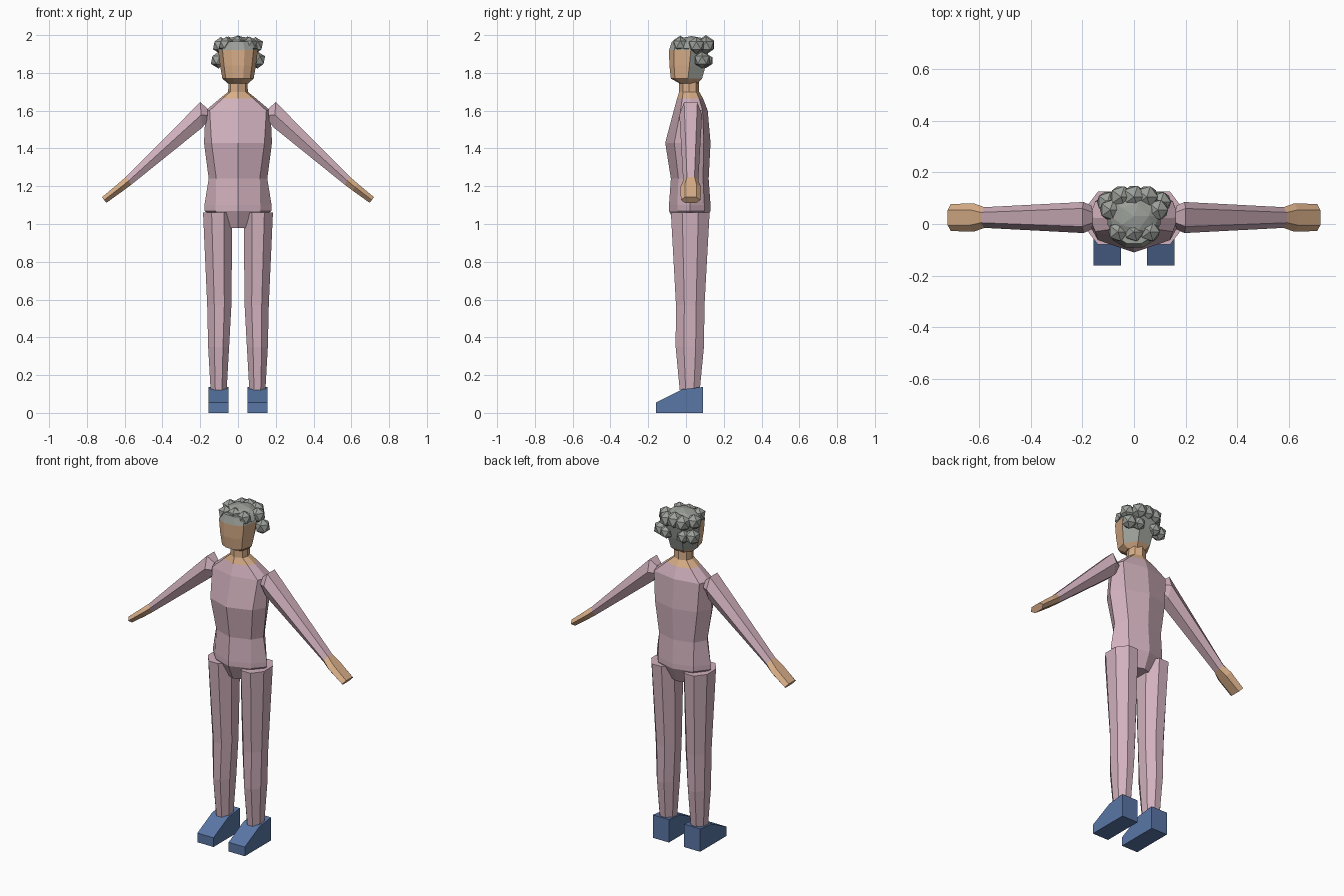
import bpy, bmesh, math
from mathutils import Vector

cube = bpy.data.objects.get("Cube")
if cube:
    bpy.data.objects.remove(cube)


def material(name, rgb):
    m = bpy.data.materials.new(name)
    m.use_nodes = True
    m.diffuse_color = (*rgb, 1)
    bsdf = next(n for n in m.node_tree.nodes if n.type == 'BSDF_PRINCIPLED')
    bsdf.inputs["Base Color"].default_value = (*rgb, 1)
    bsdf.inputs["Roughness"].default_value = 0.9
    return m


PINK = material("dusty pink cloth", (0.64, 0.44, 0.51))
SKIN = material("skin", (0.70, 0.43, 0.25))
GREY = material("grey hair", (0.33, 0.35, 0.32))
BLUE = material("blue shoe", (0.10, 0.18, 0.38))


def finish(name, bm, mats, rule=None):
    """Turn a bmesh into a flat shaded object; rule picks the material from a face centre."""
    bmesh.ops.recalc_face_normals(bm, faces=bm.faces)
    if rule:
        for f in bm.faces:
            f.material_index = rule(f.calc_center_median())
    me = bpy.data.meshes.new(name)
    bm.to_mesh(me)
    bm.free()
    for m in mats:
        me.materials.append(m)
    ob = bpy.data.objects.new(name, me)
    bpy.context.collection.objects.link(ob)
    return ob


def loft(name, rings, mats, rule=None):
    """Skin a stack of equal rings of points and cap both ends."""
    bm = bmesh.new()
    loops = [[bm.verts.new(p) for p in ring] for ring in rings]
    n = len(loops[0])
    for a, b in zip(loops, loops[1:]):
        for i in range(n):
            j = (i + 1) % n
            bm.faces.new((a[i], a[j], b[j], b[i]))
    bm.faces.new(loops[0])
    bm.faces.new(loops[-1])
    return finish(name, bm, mats, rule)


# Body: eight sided rings from crotch to neck
def body_ring(z, side, corner, yf, yb):
    d = yb - yf
    half = [(0, yf), (corner, yf + 0.2 * d), (side, yf + 0.5 * d), (corner, yb - 0.15 * d), (0, yb)]
    return [(x, y, z) for x, y in half + [(-x, y) for x, y in half[3:0:-1]]]


loft("body", [body_ring(*r) for r in (
    (0.98, 0.06, 0.055, -0.05, 0.09),
    (1.07, 0.178, 0.118, -0.09, 0.13),
    (1.10, 0.178, 0.118, -0.09, 0.13),
    (1.24, 0.155, 0.115, -0.08, 0.12),
    (1.43, 0.18, 0.14, -0.11, 0.13),
    (1.60, 0.172, 0.15, -0.065, 0.115),
    (1.665, 0.095, 0.08, -0.047, 0.09),
    (1.70, 0.052, 0.04, -0.036, 0.07),
    (1.78, 0.05, 0.04, -0.036, 0.07))],
    [PINK, SKIN], lambda c: int(c.z > 1.64))


# Head: flat face in front, hair on the back half and above the brow
def head_ring(z, w, yf, yb):
    d = yb - yf
    half = [(0.33 * w, yf), (0.78 * w, yf + 0.13 * d), (w, yf + 0.55 * d), (0.5 * w, yb)]
    return [(x, y, z) for x, y in half + [(-x, y) for x, y in reversed(half)]]


loft("head", [head_ring(*r) for r in (
    (1.745, 0.055, -0.035, 0.06),
    (1.77, 0.083, -0.08, 0.085),
    (1.84, 0.095, -0.088, 0.105),
    (1.92, 0.105, -0.09, 0.12),
    (1.965, 0.085, -0.075, 0.10))],
    [SKIN, GREY], lambda c: int(c.z > 1.91 or (c.y > 0.035 and c.z > 1.76)))

# Hair: faceted crown with curls around it
bm = bmesh.new()


def curl(x, y, z, r):
    made = bmesh.ops.create_icosphere(bm, subdivisions=1, radius=r)["verts"]
    for v in made:
        v.co += Vector((x, y, z))


crown = bmesh.ops.create_icosphere(bm, subdivisions=2, radius=1)["verts"]
for v in crown:
    v.co = Vector((v.co.x * 0.108, v.co.y * 0.105 + 0.03, max(v.co.z, -0.1) * 0.065 + 1.93))
for x, y, z, r in ((0.103, 0.085, 1.868, 0.045), (0.092, 0.055, 1.945, 0.045),
                   (0.05, 0.105, 1.945, 0.048), (0.055, 0.105, 1.865, 0.04),
                   (0.062, -0.03, 1.95, 0.042)):
    curl(x, y, z, r)
    curl(-x, y, z, r)
curl(0, 0.105, 1.95, 0.05)
curl(0, -0.03, 1.955, 0.042)
finish("curly_hair", bm, [GREY])


# Arms: hexagonal rings set by an upper and a lower point
def arm_ring(s, top, low, flat, wide):
    yc = 0.025
    mid = ((top[0] + low[0]) / 2, (top[1] + low[1]) / 2)
    pts = [(top, -flat), (mid, -wide), (low, -flat), (low, flat), (mid, wide), (top, flat)]
    return [(s * p[0], yc + y, p[1]) for p, y in pts]


# Legs: eight sided rings
def leg_ring(s, z, xi, xo, yf, yb):
    cx, cy = s * (xi + xo) / 2, (yf + yb) / 2
    k = 1 / math.cos(math.pi / 8)
    return [(cx + k * (xo - xi) / 2 * math.cos(a), cy + k * (yb - yf) / 2 * math.sin(a), z)
            for a in (math.pi / 8 + i * math.pi / 4 for i in range(8))]


SHOE = [(-0.16, 0), (-0.16, 0.055), (-0.02, 0.125), (0.09, 0.137), (0.09, 0)]

for s, side in ((1, "left"), (-1, "right")):
    loft(side + "_arm", [arm_ring(s, *r) for r in (
        ((0.16, 1.61), (0.165, 1.54), 0.02, 0.045),
        ((0.20, 1.645), (0.19, 1.51), 0.035, 0.06),
        ((0.592, 1.25), (0.565, 1.208), 0.02, 0.04),
        ((0.635, 1.213), (0.605, 1.178), 0.03, 0.055),
        ((0.72, 1.142), (0.697, 1.112), 0.03, 0.052))],
        [PINK, SKIN], lambda c: int(abs(c.x) > 0.55))
    loft(side + "_leg", [leg_ring(s, *r) for r in (
        (0.12, 0.06, 0.145, -0.033, 0.073),
        (0.35, 0.047, 0.158, -0.055, 0.095),
        (0.57, 0.035, 0.163, -0.053, 0.098),
        (1.06, 0.03, 0.185, -0.08, 0.125))], [PINK])
    loft(side + "_shoe", [[(s * x, y, z) for y, z in SHOE] for x in (0.05, 0.157)], [BLUE])
